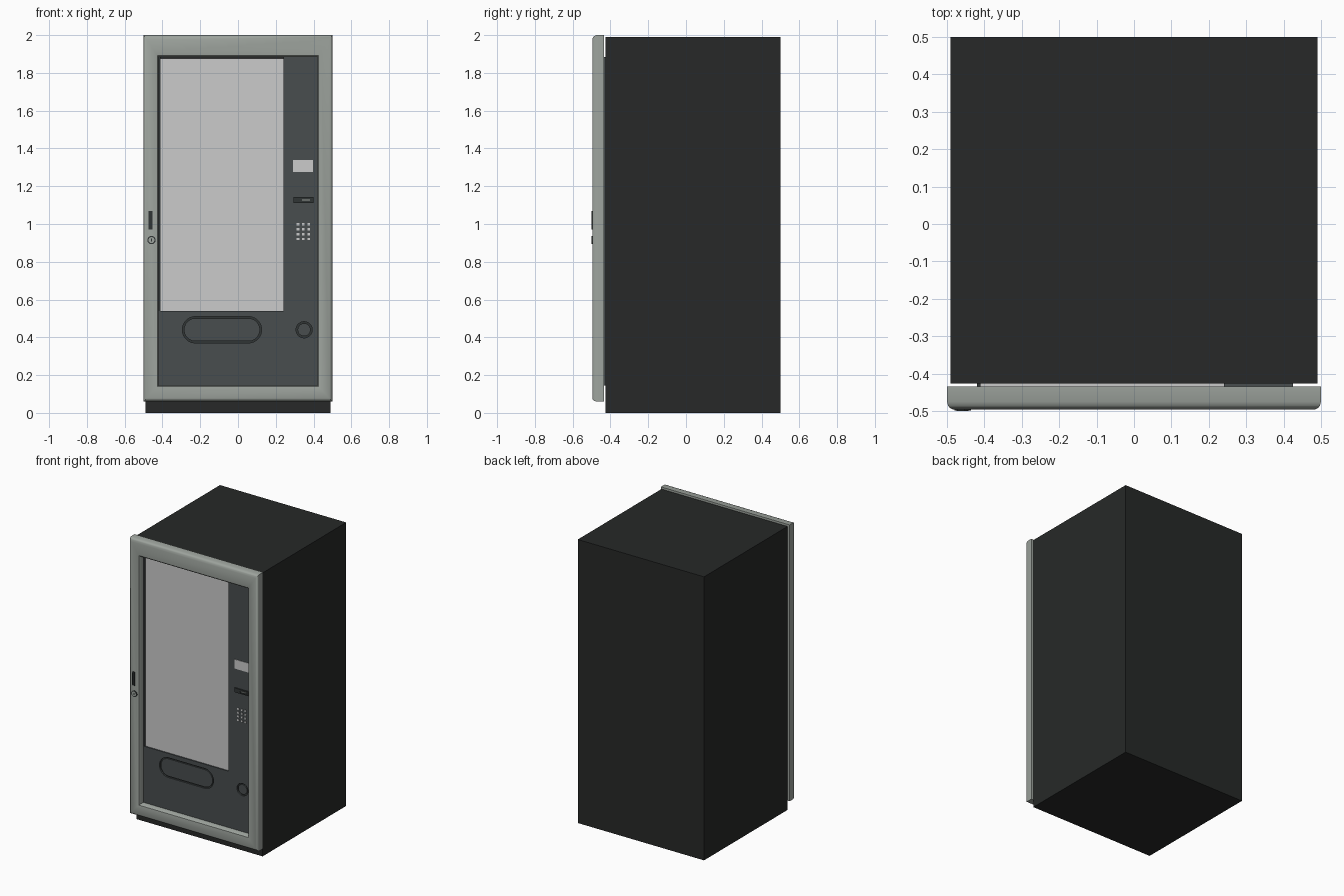
import bpy, bmesh
from math import sin, cos, pi, copysign

if "Cube" in bpy.data.objects:
    bpy.data.objects.remove(bpy.data.objects["Cube"])


def material(name, rgb):
    m = bpy.data.materials.new(name)
    m.diffuse_color = (*rgb, 1)
    m.use_nodes = True
    m.node_tree.nodes["Principled BSDF"].inputs["Base Color"].default_value = m.diffuse_color
    return m


BLACK = material("black_paint", (0.02, 0.022, 0.021))
FRAME = material("frame_grey_green", (0.34, 0.37, 0.34))
PANEL = material("panel_charcoal", (0.065, 0.075, 0.077))
DARK = material("trim_dark", (0.03, 0.035, 0.035))


def finish(name, bm, mat=None):
    bmesh.ops.recalc_face_normals(bm, faces=bm.faces[:])
    me = bpy.data.meshes.new(name)
    bm.to_mesh(me)
    bm.free()
    ob = bpy.data.objects.new(name, me)
    bpy.context.collection.objects.link(ob)
    if mat:
        me.materials.append(mat)
    return ob


def select(ob):
    bpy.ops.object.select_all(action='DESELECT')
    ob.select_set(True)
    bpy.context.view_layer.objects.active = ob


def prism(name, outline, y0, y1, mat=None):
    """Extrude an x-z outline from y0 (front) to y1 (back)."""
    bm = bmesh.new()
    face = bm.faces.new([bm.verts.new((x, y0, z)) for x, z in outline])
    ext = bmesh.ops.extrude_face_region(bm, geom=[face])
    for v in ext["geom"]:
        if isinstance(v, bmesh.types.BMVert):
            v.co.y = y1
    return finish(name, bm, mat)


def rect(x0, x1, z0, z1):
    return [(x0, z0), (x1, z0), (x1, z1), (x0, z1)]


def stadium(cx, cz, half, r, n=32):
    """Rounded slot outline; half = 0 gives a circle."""
    pts = []
    for i in range(n):
        a = 2 * pi * (i + 0.5) / n
        pts.append((cx + r * cos(a) + copysign(half, cos(a)), cz + r * sin(a)))
    return pts


def cut(ob, outline, y0, y1):
    cutter = prism("cutter", outline, y0, y1)
    cutter.hide_render = True
    mod = ob.modifiers.new("cut", 'BOOLEAN')
    mod.operation = 'DIFFERENCE'
    mod.solver = 'EXACT'
    mod.object = cutter
    select(ob)
    bpy.ops.object.modifier_apply(modifier=mod.name)
    bpy.data.objects.remove(cutter)


# Cabinet
prism("cabinet", rect(-0.49, 0.49, 0, 1.99), -0.427, 0.5, BLACK)

# Door frame: cross-section (outer-to-inner fraction, y) swept round the rectangle
outer, inner = rect(-0.5, 0.5, 0.06, 2.0), rect(-0.42, 0.42, 0.145, 1.883)
profile = [(0, -0.435), (0, -0.475), (0.04, -0.486), (0.1, -0.492), (0.2, -0.496),
           (0.75, -0.495), (0.93, -0.491), (1, -0.482), (1, -0.435)]
bm = bmesh.new()
rings = [[bm.verts.new((o[0] + (i[0] - o[0]) * t, y, o[1] + (i[1] - o[1]) * t))
          for o, i in zip(outer, inner)] for t, y in profile]
for k in range(len(rings)):
    a, b = rings[k], rings[(k + 1) % len(rings)]
    for j in range(4):
        bm.faces.new((a[j], a[(j + 1) % 4], b[(j + 1) % 4], b[j]))
frame = finish("door_frame", bm, FRAME)
select(frame)
bpy.ops.object.shade_smooth_by_angle(angle=0.6)

# L-shaped front panel below and beside the window
F = -0.45
panel = prism("front_panel", [(-0.42, 0.145), (0.425, 0.145), (0.425, 1.883),
                              (0.24, 1.883), (0.24, 0.54), (-0.42, 0.54)], F, -0.425, PANEL)

# Display window
prism("window", rect(-0.41, 0.24, 0.54, 1.875), -0.442, -0.425)
prism("window_gasket", rect(-0.42, -0.41, 0.54, 1.883), -0.446, -0.425, DARK)

# Delivery flap and coin return, each set in a groove
for name, cx, half, r in (("delivery_flap", -0.085, 0.14, 0.07),
                          ("coin_return", 0.35, 0.0, 0.043)):
    cut(panel, stadium(cx, 0.44, half, r), F - 0.01, F + 0.012)
    prism(name + "_groove", stadium(cx, 0.44, half, r), F + 0.010, F + 0.013, DARK)
    flap = prism(name, stadium(cx, 0.44, half, r - 0.009), F + 0.002, F + 0.012, PANEL)

# Controls: display, card reader, keypad
prism("display_screen", rect(0.29, 0.398, 1.275, 1.34), F - 0.003, F)
reader = prism("card_reader", rect(0.293, 0.4, 1.112, 1.142), F - 0.008, F, DARK)
cut(reader, rect(0.335, 0.385, 1.12, 1.133), F - 0.02, F - 0.003)
prism("card_slot_lip", rect(0.34, 0.38, 1.124, 1.129), F - 0.007, F - 0.002, FRAME)
for row in range(4):
    for col in range(3):
        x, z = 0.318 + 0.028 * col, 0.92 + 0.026 * row
        prism("keypad_button", rect(x - 0.007, x + 0.007, z - 0.006, z + 0.006), F - 0.003, F)

# Door handle with recessed grip
handle = prism("door_handle", rect(-0.473, -0.452, 0.972, 1.068), -0.5, -0.48, DARK)
cut(handle, rect(-0.468, -0.457, 0.98, 1.06), -0.51, -0.497)

# Key lock: collar, barrel, keyhole
prism("lock_collar", stadium(-0.458, 0.915, 0, 0.022), -0.499, -0.48, DARK)
prism("lock_barrel", stadium(-0.458, 0.915, 0, 0.016), -0.5, -0.49, FRAME)
prism("lock_keyhole", rect(-0.461, -0.455, 0.908, 0.922), -0.5005, -0.495, DARK)
